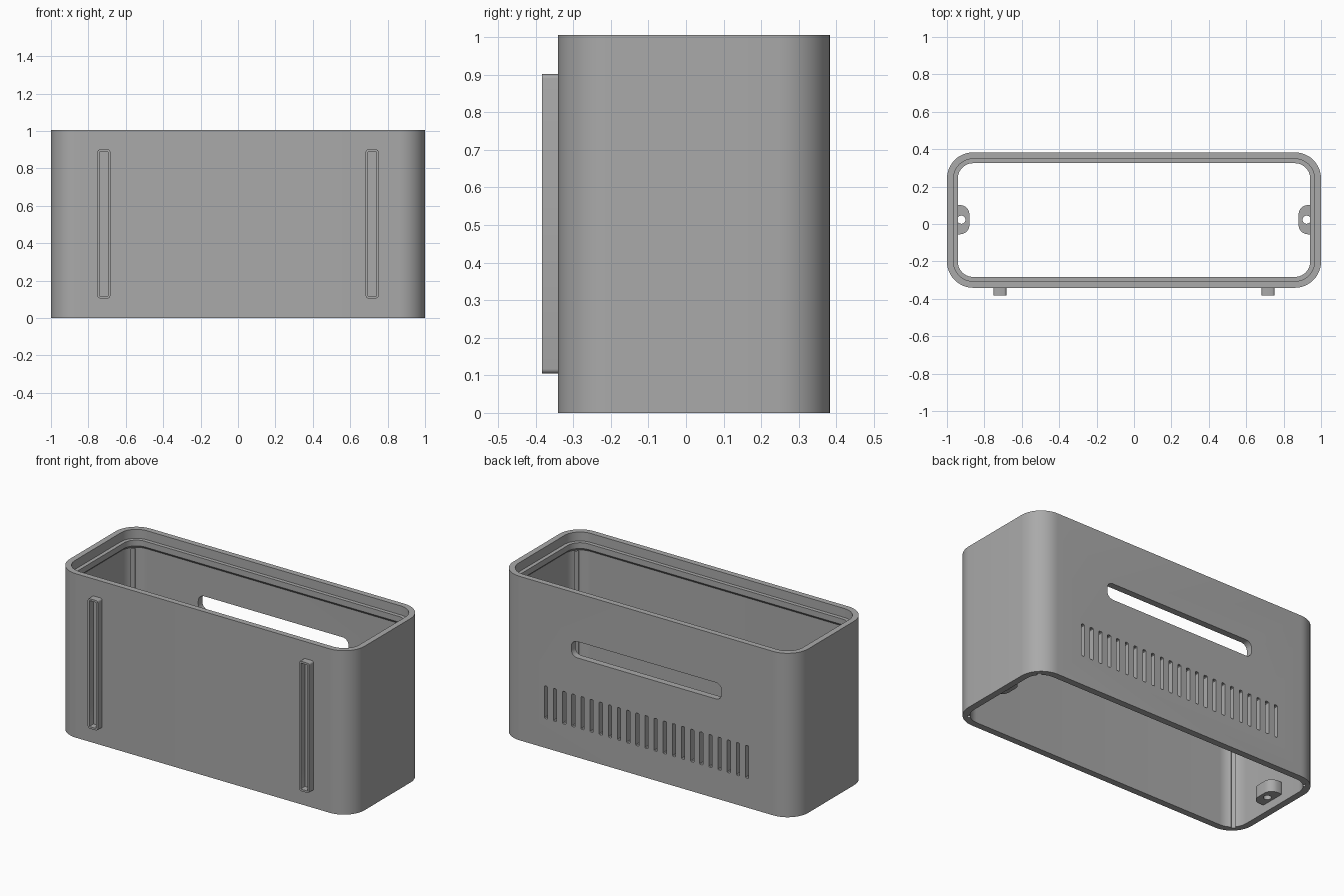
import bpy, math
from mathutils import Matrix, Vector

if "Cube" in bpy.data.objects:
    bpy.data.objects.remove(bpy.data.objects["Cube"])

gray = bpy.data.materials.new("plain gray")
gray.diffuse_color = (0.40, 0.40, 0.40, 1)
gray.use_nodes = True
gray.node_tree.nodes["Principled BSDF"].inputs["Base Color"].default_value = gray.diffuse_color

CY = 0.021            # centre of the housing in depth
HX, HY = 1.0, 0.362   # outer half sizes
HEIGHT = 1.005
RADIUS = 0.14


def rounded_rect(hx, hy, r, seg):
    """Counter-clockwise outline around the origin."""
    pts = []
    for i, (sx, sy) in enumerate([(1, 1), (-1, 1), (-1, -1), (1, -1)]):
        for k in range(seg + 1):
            a = math.pi / 2 * (i + k / seg)
            pts.append((sx * (hx - r) + r * math.cos(a),
                        sy * (hy - r) + r * math.sin(a)))
    return pts


def make(name, verts, faces):
    mesh = bpy.data.meshes.new(name)
    mesh.from_pydata(verts, [], faces)
    mesh.materials.append(gray)
    obj = bpy.data.objects.new(name, mesh)
    bpy.context.collection.objects.link(obj)
    return obj


def prism(name, outline, z0, z1, matrix=Matrix()):
    """Extrude an outline from z0 to z1, then place it with a matrix."""
    n = len(outline)
    verts = [matrix @ Vector((x, y, z)) for z in (z0, z1) for x, y in outline]
    faces = [[i, (i + 1) % n, n + (i + 1) % n, n + i] for i in range(n)]
    faces += [list(range(n))[::-1], list(range(n, 2 * n))]
    return make(name, verts, faces)


def cut(obj, cutters):
    for c in cutters:
        c.hide_render = True
        mod = obj.modifiers.new("cut", "BOOLEAN")
        mod.operation = "DIFFERENCE"
        mod.solver = "EXACT"
        mod.object = c
        bpy.context.view_layer.objects.active = obj
        bpy.ops.object.modifier_apply(modifier=mod.name)
        bpy.data.objects.remove(c)


def join(name, objs):
    """Merge separate cutters into one mesh."""
    verts, faces = [], []
    for o in objs:
        base = len(verts)
        verts += [v.co.copy() for v in o.data.vertices]
        faces += [[base + i for i in p.vertices] for p in o.data.polygons]
        bpy.data.objects.remove(o)
    return make(name, verts, faces)


def smooth(obj):
    bpy.ops.object.select_all(action="DESELECT")
    obj.select_set(True)
    bpy.context.view_layer.objects.active = obj
    bpy.ops.object.shade_smooth_by_angle(angle=math.radians(30))


# Housing: open tube with a stepped lip near the top; (inset, height) section
section = [(0, 0), (0, HEIGHT), (0.035, HEIGHT), (0.035, 0.95),
           (0.058, 0.95), (0.058, 0.915), (0.04, 0.897), (0.04, 0)]
verts, faces = [], []
for inset, z in section:
    for x, y in rounded_rect(HX - inset, HY - inset, RADIUS - inset, 12):
        verts.append((x, y + CY, z))
n, m = len(verts) // len(section), len(section)
for j in range(m):
    a, b = j * n, (j + 1) % m * n
    for i in range(n):
        k = (i + 1) % n
        faces.append([a + i, a + k, b + k, b + i])
housing = make("housing", verts, faces)

# Back openings: wide window and a row of vents
to_back = Matrix.Translation((0, CY + HY, 0)) @ Matrix.Rotation(math.pi / 2, 4, "X")
window = prism("window_cutter", rounded_rect(0.51, 0.05, 0.04, 6), -0.1, 0.1,
               Matrix.Translation((0, 0, 0.66)) @ to_back)
vents = [prism("vent", rounded_rect(0.011, 0.10, 0.004, 1), -0.1, 0.1,
               Matrix.Translation(((i - 11) * 0.062, 0, 0.28)) @ to_back)
         for i in range(23)]

# Narrow grooves down the inner corners
grooves = []
for sx in (-1, 1):
    for sy in (-1, 1):
        d = RADIUS - 0.04
        c = (sx * (HX - RADIUS + d * 0.707), CY + sy * (HY - RADIUS + d * 0.707), 0)
        turn = Matrix.Rotation(math.atan2(sy, sx), 4, "Z")
        grooves.append(prism("groove", [(-0.015, -0.012), (0.014, -0.012),
                                        (0.014, 0.012), (-0.015, 0.012)],
                             -0.05, 0.89, Matrix.Translation(c) @ turn))
cut(housing, [window, join("vent_cutters", vents), join("groove_cutters", grooves)])
smooth(housing)

for side, s in (("left", -1), ("right", 1)):
    # Screw boss inside each end wall
    boss = prism(side + "_screw_boss", rounded_rect(0.057, 0.078, 0.05, 8), 0.05, 0.125,
                 Matrix.Translation((s * 0.937, 0.023, 0)))
    hole = prism("hole_cutter", rounded_rect(0.022, 0.022, 0.0219, 5), 0, 0.2,
                 Matrix.Translation((s * 0.923, 0.023, 0)))
    cut(boss, [hole])
    smooth(boss)

    # Hollow mounting rail on the front
    to_front = Matrix.Translation((s * 0.717, CY - HY, 0.503)) @ Matrix.Rotation(math.pi / 2, 4, "X")
    rail = prism(side + "_mounting_rail", rounded_rect(0.034, 0.398, 0.012, 4), -0.005, 0.042, to_front)
    slot = prism("slot_cutter", rounded_rect(0.023, 0.386, 0.003, 2), 0.001, 0.1, to_front)
    cut(rail, [slot])
    smooth(rail)
